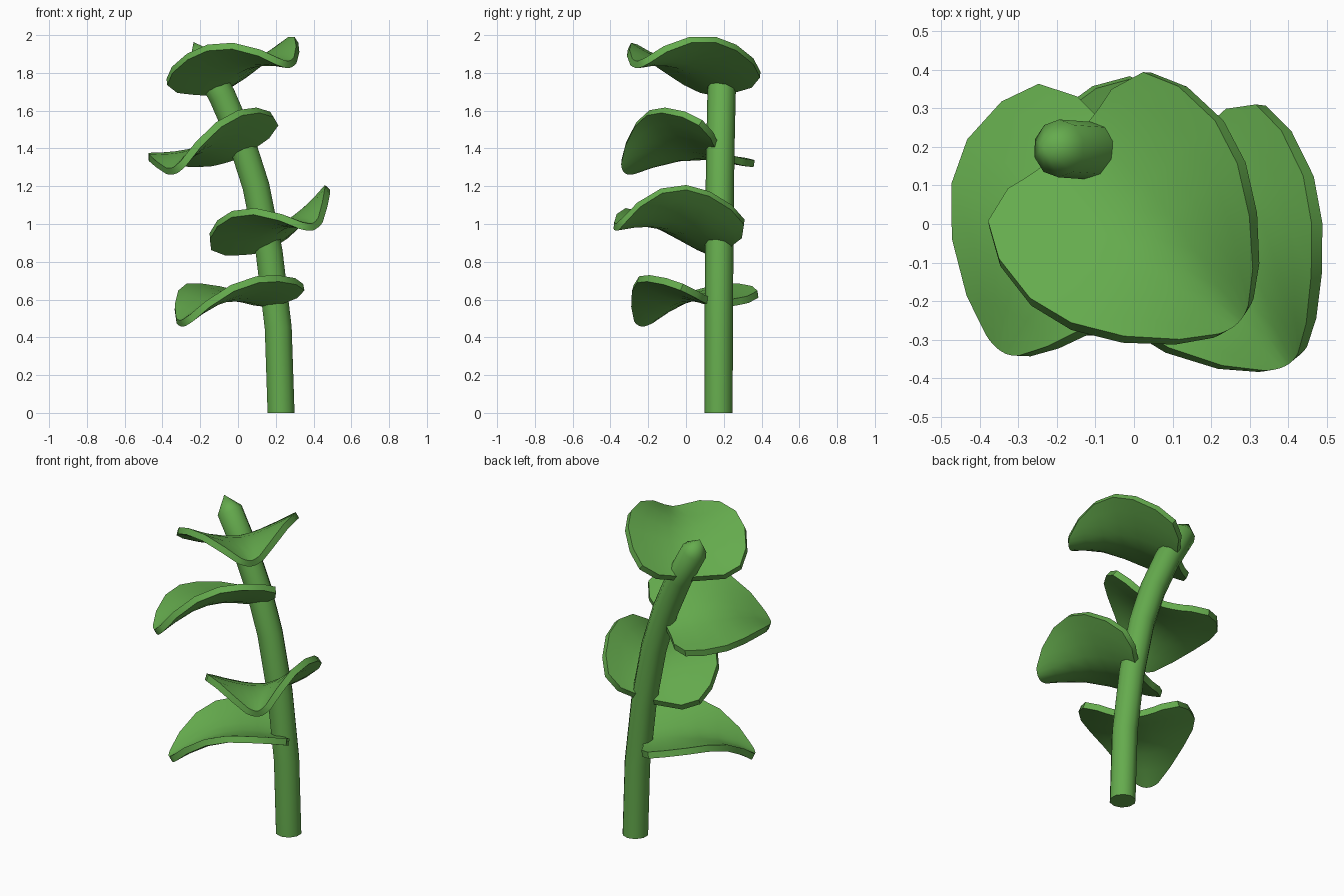
import bpy, bmesh, math
from mathutils import Vector

if "Cube" in bpy.data.objects:
    bpy.data.objects.remove(bpy.data.objects["Cube"])

green = bpy.data.materials.new("leaf green")
green.diffuse_color = (0.13, 0.41, 0.075, 1)
green.use_nodes = True
green.node_tree.nodes["Principled BSDF"].inputs["Base Color"].default_value = green.diffuse_color


def finish(name, bm, thickness=0):
    me = bpy.data.meshes.new(name)
    bm.to_mesh(me)
    bm.free()
    ob = bpy.data.objects.new(name, me)
    bpy.context.collection.objects.link(ob)
    me.materials.append(green)
    bpy.context.view_layer.objects.active = ob
    ob.select_set(True)
    if thickness:
        m = ob.modifiers.new("thickness", 'SOLIDIFY')
        m.thickness = thickness
        m.offset = -1
        bpy.ops.object.modifier_apply(modifier=m.name)
    bpy.ops.object.shade_smooth_by_angle(angle=math.radians(40))
    ob.select_set(False)
    return ob


# Stem: leaning curved tube with a pointed tip
path = [Vector(p) for p in [
    (0.228, 0.172, 0), (0.213, 0.173, 0.45), (0.165, 0.176, 0.85), (0.095, 0.179, 1.2),
    (0.015, 0.183, 1.45), (-0.085, 0.188, 1.68), (-0.195, 0.196, 1.88)]]
SIDES = 10
bm = bmesh.new()
rings = []
for i, p in enumerate(path):
    t = path[min(i + 1, len(path) - 1)] - path[max(i - 1, 0)]
    t = Vector((0, 0, 1)) if i == 0 else t.normalized()
    side = Vector((0, 1, 0)).cross(t).normalized()
    fwd = t.cross(side)
    r = 0.075
    rings.append([bm.verts.new(p + r * (side * math.cos(a) + fwd * math.sin(a)))
                  for a in (math.tau * (k + 0.5) / SIDES for k in range(SIDES))])
for a, b in zip(rings, rings[1:]):
    for k in range(SIDES):
        n = (k + 1) % SIDES
        bm.faces.new((a[k], a[n], b[n], b[k]))
tip = bm.verts.new((-0.235, 0.2, 1.963))
for k in range(SIDES):
    bm.faces.new((rings[-1][k], rings[-1][(k + 1) % SIDES], tip))
bm.faces.new(rings[0][::-1])
bmesh.ops.recalc_face_normals(bm, faces=bm.faces)
finish("stem", bm)

# Leaf rows from stem to tip: midrib u, edge u, half width, edge height
ROWS = [(-0.02, -0.045, 0.19, 0.03), (0.04, -0.02, 0.285, 0.07), (0.11, 0.07, 0.33, 0.115),
        (0.2, 0.2, 0.34, 0.155), (0.3, 0.32, 0.305, 0.172), (0.41, 0.44, 0.23, 0.15),
        (0.52, 0.545, 0.135, 0.085), (0.62, 0.605, 0.055, 0.02)]
FRACS = [-1, -0.75, -0.5, -0.25, 0, 0.25, 0.5, 0.75, 1]


def leaf(name, base, direction, slope, roll, width=1, fold=1, arch=0.07):
    d = Vector((direction[0], direction[1], 0)).normalized()
    n = Vector((0, 0, 1)).cross(d)
    c, s = math.cos(math.radians(roll)), math.sin(math.radians(roll))
    bm = bmesh.new()
    grid = []
    for um, ue, w, h in ROWS:
        row = []
        mid = arch * math.sin(math.pi * max(um, 0) / 0.62)  # arched midrib
        for f in FRACS:
            u = um + (ue - um) * f * f
            v, z = w * width * f, mid + (h * fold - mid) * abs(f) ** 1.5
            v, z = v * c - z * s, z * c + v * s
            row.append(bm.verts.new(Vector(base) + d * u + n * v + Vector((0, 0, z + slope * u))))
        grid.append(row)
    for a, b in zip(grid, grid[1:]):
        for k in range(len(FRACS) - 1):
            bm.faces.new((a[k], b[k], b[k + 1], a[k + 1]))
    bm.normal_update()
    finish(name, bm, 0.038)


# Four folded leaves, bottom to top
leaf("leaf_lowest", (0.16, 0.165, 0.595), (-0.75, -0.66), -0.17, 4, 0.92, 0.95, 0.08)
leaf("leaf_lower_middle", (0.113, 0.185, 0.885), (0.45, -0.89), 0.19, 14, 0.93, 1.15)
leaf("leaf_upper_middle", (-0.015, 0.195, 1.38), (-0.53, -0.85), -0.13, 22, 0.99, 0.95, 0.08)
leaf("leaf_top", (-0.16, 0.19, 1.72), (0.69, -0.72), 0.23, 4, 0.98, 1.03)
